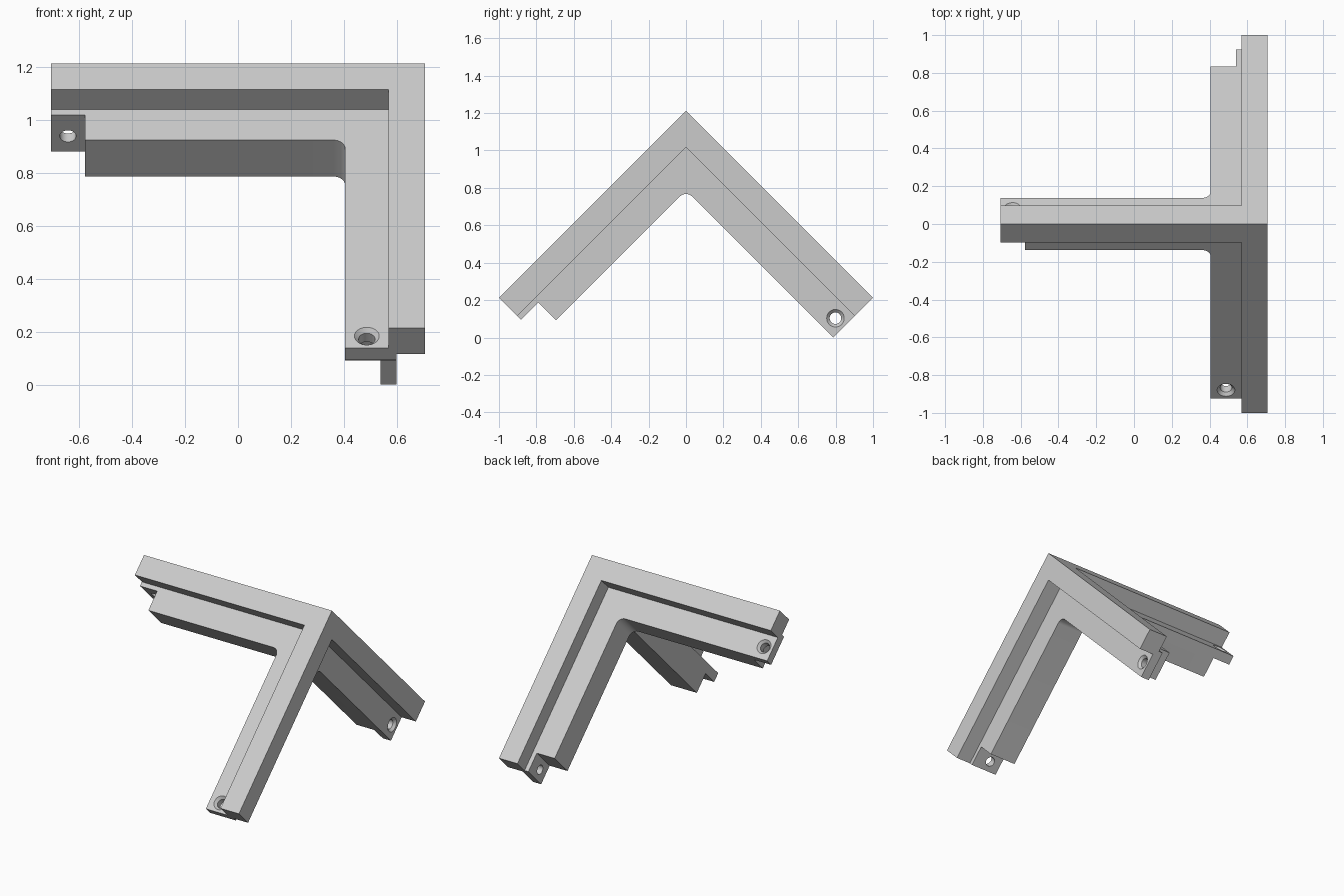
import bpy, bmesh, math
from mathutils import Matrix, Vector

if "Cube" in bpy.data.objects:
    bpy.data.objects.remove(bpy.data.objects["Cube"])

L = 1.414                 # leg length
OUT = 0.139               # outer square bar
IN0, IN1 = 0.107, 0.302   # inner square bar
STEP = 1.285              # where the inner bar stops
TAB = 0.168               # inner side of the thin end tab
R = 0.045                 # fillet between legs
HOLE_A, HOLE_C = 1.350, 0.220

grey = bpy.data.materials.new("light grey")
grey.diffuse_color = (0.6, 0.6, 0.6, 1)
grey.use_nodes = True
grey.node_tree.nodes["Principled BSDF"].inputs["Base Color"].default_value = grey.diffuse_color


def make(name, rings, k):
    """Closed solid from stacked rings of (a, b, c); k turns it onto leg k."""
    bm = bmesh.new()
    loops = []
    for ring in rings:
        vs = []
        for p in ring:
            co = [0, 0, 0]
            for i in range(3):
                co[(k + i) % 3] = p[i]
            vs.append(bm.verts.new(co))
        loops.append(vs)
    n = len(loops[0])
    for lo, hi in zip(loops, loops[1:]):
        for i in range(n):
            bm.faces.new((lo[i], lo[(i + 1) % n], hi[(i + 1) % n], hi[i]))
    bm.faces.new(loops[0][::-1])
    bm.faces.new(loops[-1])
    bmesh.ops.recalc_face_normals(bm, faces=bm.faces)
    me = bpy.data.meshes.new(name)
    bm.to_mesh(me)
    bm.free()
    me.materials.append(grey)
    ob = bpy.data.objects.new(name, me)
    bpy.context.collection.objects.link(ob)
    return ob


def box(name, a, b, c, k):
    return make(name, [[(x, b[0], c[0]), (x, b[1], c[0]), (x, b[1], c[1]), (x, b[0], c[1])]
                       for x in a], k)


def fillet(k):
    """Rounded inside corner between two legs."""
    e, s = IN1 + R, 0.2
    pts = [(s, s), (e, s)]
    pts += [(e - R * math.sin(t), e - R * math.cos(t))
            for t in (math.pi / 2 * i / 8 for i in range(9))]
    pts += [(s, e)]
    return make("fillet", [[(x, y, c) for x, y in pts] for c in (IN0, IN1)], k)


def screw_hole(k):
    """Countersunk hole cutter through the tab."""
    prof = [(0.05, 0.047), (IN0, 0.047), (IN0 + 0.016, 0.031), (0.25, 0.031)]
    return make("screw_hole", [[(HOLE_A + r * math.cos(t), b, HOLE_C + r * math.sin(t))
                                for t in (2 * math.pi * i / 32 for i in range(32))]
                               for b, r in prof], k)


def combine(target, tool, op):
    m = target.modifiers.new(op.lower(), "BOOLEAN")
    m.operation, m.solver, m.object = op, "EXACT", tool
    bpy.context.view_layer.objects.active = target
    bpy.ops.object.modifier_apply(modifier=m.name)
    bpy.data.objects.remove(tool)


# Three equal legs meeting at one corner
bracket = box("corner_bracket", (0, L), (0, OUT), (0, OUT), 0)
for k in range(3):
    if k:
        combine(bracket, box("outer_bar", (0, L), (0, OUT), (0, OUT), k), "UNION")
    combine(bracket, box("inner_bar", (IN0, STEP), (IN0, IN1), (IN0, IN1), k), "UNION")
    combine(bracket, box("end_tab", (1.0, L), (IN0, TAB), (IN0, IN1), k), "UNION")
for k in range(3):
    combine(bracket, fillet(k), "UNION")
for k in range(3):
    combine(bracket, screw_hole(k), "DIFFERENCE")

# Stand it up: one leg level, two sloping down to front and back
s = math.sqrt(0.5)
axes = Matrix(((-1, 0, 0), (0, -s, s), (0, -s, -s))).to_4x4()
place = Matrix.Translation(Vector((0.707, 0, 1.2135))) @ axes
bracket.data.transform(place)
bm = bmesh.new()
bm.from_mesh(bracket.data)
bmesh.ops.recalc_face_normals(bm, faces=bm.faces)
bm.to_mesh(bracket.data)
bm.free()

bpy.ops.object.select_all(action="DESELECT")
bracket.select_set(True)
bpy.context.view_layer.objects.active = bracket
bpy.ops.object.shade_smooth_by_angle(angle=math.radians(30))
